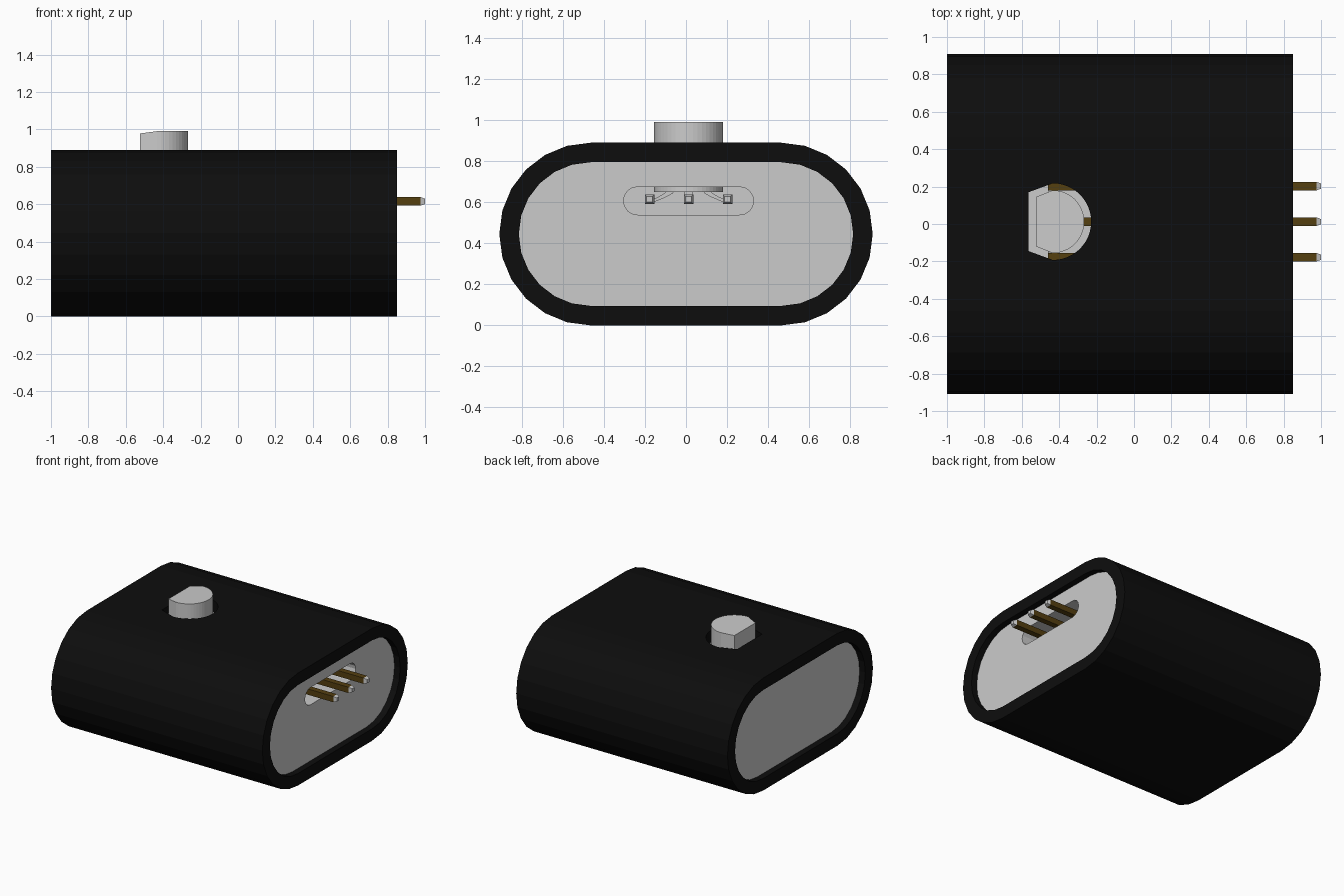
import bpy, bmesh
from math import pi, cos, sin

if "Cube" in bpy.data.objects:
    bpy.data.objects.remove(bpy.data.objects["Cube"])

YC = 0.0125            # centre line of the electronics
ZP = 0.615             # height of the pins


def material(name, rgb):
    m = bpy.data.materials.new(name)
    m.diffuse_color = (*rgb, 1)
    m.use_nodes = True
    m.node_tree.nodes["Principled BSDF"].inputs["Base Color"].default_value = m.diffuse_color
    return m


black = material("black_rubber", (0.004, 0.004, 0.004))
gold = material("dark_gold", (0.09, 0.05, 0.005))


def finish(name, bm, mat=None):
    bmesh.ops.recalc_face_normals(bm, faces=bm.faces)
    me = bpy.data.meshes.new(name)
    bm.to_mesh(me)
    bm.free()
    ob = bpy.data.objects.new(name, me)
    bpy.context.collection.objects.link(ob)
    if mat:
        me.materials.append(mat)
    return ob


def loft(name, rings, mat=None, closed=False):
    """Skin a list of equal rings; cap the ends, or join last to first."""
    bm = bmesh.new()
    vs = [[bm.verts.new(p) for p in r] for r in rings]
    n = len(vs[0])
    pairs = list(zip(vs, vs[1:])) + ([(vs[-1], vs[0])] if closed else [])
    for a, b in pairs:
        for i in range(n):
            j = (i + 1) % n
            bm.faces.new((a[i], a[j], b[j], b[i]))
    if not closed:
        bm.faces.new(vs[0])
        bm.faces.new(vs[-1])
    return finish(name, bm, mat)


def stadium(x, half, r, zc, yc=0.0, n=12):
    """Rounded slot outline in the YZ plane."""
    pts = []
    for s, start in ((1, -pi / 2), (-1, pi / 2)):
        for i in range(n + 1):
            a = start + pi * i / n
            pts.append((x, yc + s * (half - r) + r * cos(a), zc + r * sin(a)))
    return pts


def d_shape(z, r, flat, half_flat, drop=0.0, xc=-0.434, n=24):
    """Round outline with a flat on its -x side."""
    pts = [(xc + r * cos(a), YC + r * sin(a), z)
           for a in (-pi / 2 + pi * i / n for i in range(n + 1))]
    return pts + [(flat, YC + half_flat, z - drop), (flat, YC - half_flat, z - drop)]


def cut(ob, cutter):
    m = ob.modifiers.new("cut", 'BOOLEAN')
    m.operation = 'DIFFERENCE'
    m.solver = 'EXACT'
    m.object = cutter
    cutter.hide_render = True
    cutter.display_type = 'WIRE'


# outer sleeve (open tube) and inner filling, recessed at both ends
sleeve = loft("sleeve", [stadium(-1, 0.91, 0.445, 0.445), stadium(0.85, 0.91, 0.445, 0.445),
                         stadium(0.85, 0.815, 0.35, 0.445), stadium(-1, 0.815, 0.35, 0.445)],
              black, closed=True)
filling = loft("filling", [stadium(x, 0.815, 0.35, 0.445) for x in (-0.95, 0.80)])

# slot for the pins and opening for the sensor
slot_cutter = loft("slot_cutter", [stadium(x, 0.317, 0.068, 0.607, YC, 8) for x in (-0.64, 0.95)])
well_cutter = loft("well_cutter", [d_shape(z, 0.205, -0.565, 0.157) for z in (0.62, 1.1)])
cut(sleeve, well_cutter)
cut(filling, slot_cutter)
cut(filling, well_cutter)

# sensor body standing out of the top
loft("sensor_body", [d_shape(0.65, 0.168, -0.525, 0.132),
                     d_shape(0.99, 0.168, -0.525, 0.132, 0.012)])


def square(c, h, axis):
    x, y, z = c
    corners = ((-h, -h), (h, -h), (h, h), (-h, h))
    if axis == 'x':
        return [(x, y + a, z + b) for a, b in corners]
    return [(x + a, y + b, z) for a, b in corners]


# three pins with pale tapered tips, each joined to the sensor by a splayed leg
for k, side in enumerate((-1, 0, 1)):
    y = YC + side * 0.19
    loft(f"pin_{k + 1}", [square((x, y, ZP), 0.023, 'x') for x in (-0.46, 0.975)], gold)
    loft(f"pin_tip_{k + 1}", [square((0.975, y, ZP), 0.023, 'x'), square((1.0, y, ZP), 0.014, 'x')])
    path = ((0.09, 0.67), (0.095, 0.645), (0.13, 0.625), (0.19, 0.60))
    loft(f"leg_{k + 1}", [square((-0.44, YC + side * dy, z), 0.02, 'z') for dy, z in path])
